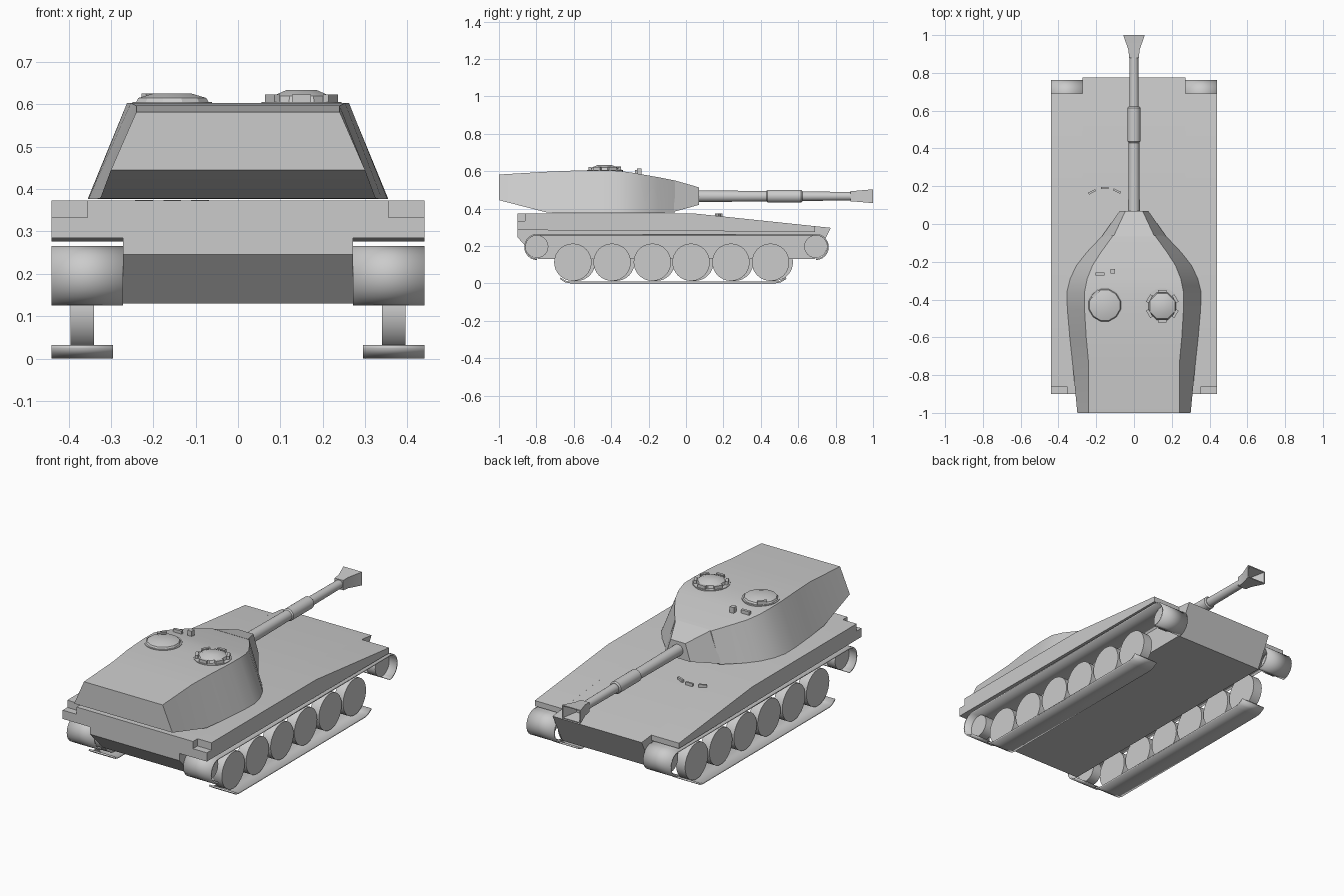
import bpy, bmesh
from math import sin, cos, pi, radians
from mathutils import Matrix

if "Cube" in bpy.data.objects:
    bpy.data.objects.remove(bpy.data.objects["Cube"])


def finish(name, bm):
    bmesh.ops.recalc_face_normals(bm, faces=bm.faces[:])
    me = bpy.data.meshes.new(name)
    bm.to_mesh(me)
    bm.free()
    ob = bpy.data.objects.new(name, me)
    bpy.context.collection.objects.link(ob)
    return ob


def loft(name, rings, caps=True):
    """Skin a list of equally long closed rings of 3D points."""
    bm = bmesh.new()
    vs = [[bm.verts.new(p) for p in r] for r in rings]
    n = len(rings[0])
    for a, b in zip(vs, vs[1:]):
        for i in range(n):
            bm.faces.new((a[i], a[(i + 1) % n], b[(i + 1) % n], b[i]))
    if caps:
        bm.faces.new(vs[0])
        bm.faces.new(vs[-1])
    return finish(name, bm)


def prism(name, yz, x0, x1):
    return loft(name, [[(x, y, z) for y, z in yz] for x in (x0, x1)])


def lathe_y(name, prof, x, z, n=24):
    """Round part along y from (y, radius) pairs."""
    return loft(name, [[(x + r * cos(2 * pi * i / n), y, z + r * sin(2 * pi * i / n))
                        for i in range(n)] for y, r in prof])


def lathe_z(name, prof, x, y, n):
    """Round part along z from (z, radius) pairs."""
    return loft(name, [[(x + r * cos(2 * pi * (i + .5) / n), y + r * sin(2 * pi * (i + .5) / n), z)
                        for i in range(n)] for z, r in prof])


def disc_x(name, x0, x1, y, z, r, n=32):
    return prism(name, [(y + r * cos(2 * pi * i / n), z + r * sin(2 * pi * i / n))
                        for i in range(n)], x0, x1)


def box(name, loc, size, rot=0):
    bm = bmesh.new()
    bmesh.ops.create_cube(bm, size=1, matrix=Matrix.Translation(loc)
                          @ Matrix.Rotation(radians(rot), 4, 'Z') @ Matrix.Diagonal((*size, 1)))
    return finish(name, bm)


def strip(name, yz, x0, x1, thick, offset):
    """Thin open band following a side profile."""
    bm = bmesh.new()
    rows = [[bm.verts.new((x, y, z)) for x in (x0, x1)] for y, z in yz]
    for a, b in zip(rows, rows[1:]):
        bm.faces.new((a[0], a[1], b[1], b[0]))
    ob = finish(name, bm)
    m = ob.modifiers.new("thickness", 'SOLIDIFY')
    m.thickness = thick
    m.offset = offset
    return ob


# Hull body between the tracks
prism("hull", [(-.90, .373), (-.90, .245), (-.79, .13), (.69, .13), (.775, .297), (.05, .373)], -.272, .272)

for s, side in ((1, "right"), (-1, "left")):
    # Sponson over the track, with a stepped rear corner
    front = [(.69, .276), (.69, .306), (.05, .373)]
    prism("sponson_" + side, [(-.90, .373), (-.90, .285)] + front, s * .272, s * .355)
    prism("sponson_edge_" + side, [(-.86, .373), (-.86, .333), (-.90, .333), (-.90, .285)] + front,
          s * .355, s * .44)

    # Road wheels, staggered from side to side
    shift = 0 if s > 0 else .02
    for i, y in enumerate((-.605, -.395, -.18, .027, .24, .452)):
        disc_x(f"road_wheel_{side}_{i + 1}", s * .34, s * .395, y + shift, .113, .1)
    for y, nm in ((-.797, "rear"), (.693, "front")):
        disc_x(f"{nm}_end_wheel_{side}", s * .34, s * .395, y, .197, .061)

    # Track: upper run wrapped round the end wheels, and ground run
    arc = [radians(a) for a in range(90, 271, 15)]
    upper = [(-.797 + .064 * cos(a), .195 + .066 * sin(a)) for a in reversed(arc)]
    upper += [(.695 - .064 * cos(a), .195 + .066 * sin(a)) for a in arc]
    strip("upper_track_" + side, upper, s * .272, s * .44, .008, 0)
    strip("ground_track_" + side, [(-.672, .028), (-.645, .01), (-.62, .005), (.48, .005), (.505, .01), (.535, .028)],
          s * .295, s * .44, .009, 0)

# Turret: y, bottom z, top z, bottom half width, top half width
sections = [(-1.0, .445, .582, .30, .24), (-.74, .378, .597, .325, .24), (-.60, .376, .603, .34, .253),
            (-.45, .376, .603, .353, .262), (-.36, .376, .602, .355, .262), (-.29, .376, .592, .338, .248),
            (-.22, .376, .58, .305, .22), (-.15, .376, .568, .25, .175), (-.06, .38, .55, .165, .11)]
loft("turret", [[(-wb, y, zb), (wb, y, zb), (wt, y, zt), (-wt, y, zt)] for y, zb, zt, wb, wt in sections])

# Mantlet and gun
loft("mantlet", [[(-a, y, z0), (a, y, z0), (b, y, z1), (-b, y, z1)]
                 for y, z0, z1, a, b in ((-.065, .383, .552, .17, .108), (.07, .42, .513, .075, .045))])
lathe_y("barrel", [(.06, .031), (.44, .028), (.62, .025), (.90, .023)], 0, .466)
lathe_y("barrel_sleeve", [(.43, .028), (.437, .034), (.615, .034), (.622, .028)], 0, .466)


def rect(y, hx, hz):
    return [(-hx, y, .466 - hz), (hx, y, .466 - hz), (hx, y, .466 + hz), (-hx, y, .466 + hz)]


loft("muzzle_brake", [rect(.88, .026, .027), rect(.92, .029, .03), rect(1.0, .057, .037),
                      rect(1.0, .051, .032), rect(.925, .022, .022)])

# Commander cupola with ring of periscopes
CX, CY = .15, -.435
lathe_z("commander_ring", [(.597, .095), (.606, .095)], CX, CY, 24)
lathe_z("commander_cupola", [(.606, .078), (.62, .072), (.634, .038)], CX, CY, 8)
for i in range(6):
    a = 30 + 60 * i
    box(f"cupola_periscope_{i + 1}", (CX + .079 * cos(radians(a)), CY + .079 * sin(radians(a)), .613),
        (.015, .045, .02), a)

# Loader hatch
lathe_z("loader_ring", [(.597, .095), (.606, .095)], -.155, -.43, 24)
lathe_z("loader_hatch", [(.606, .088), (.615, .083), (.626, .045)], -.155, -.43, 12)
box("loader_periscope", (-.205, -.37, .615), (.05, .016, .02), 45)

# Small roof sights and driver periscopes
box("roof_bar", (-.18, -.265, .593), (.05, .015, .025))
box("roof_sight", (-.113, -.25, .598), (.025, .025, .034))
for i, (x, y, r) in enumerate(((-.222, .17, 28), (-.155, .19, 0), (-.09, .174, -25))):
    box(f"driver_periscope_{i + 1}", (x, y, .363), (.042, .011, .022), r)

bpy.ops.object.select_all(action='SELECT')
bpy.context.view_layer.objects.active = bpy.data.objects["hull"]
bpy.ops.object.shade_smooth_by_angle(angle=radians(25))
